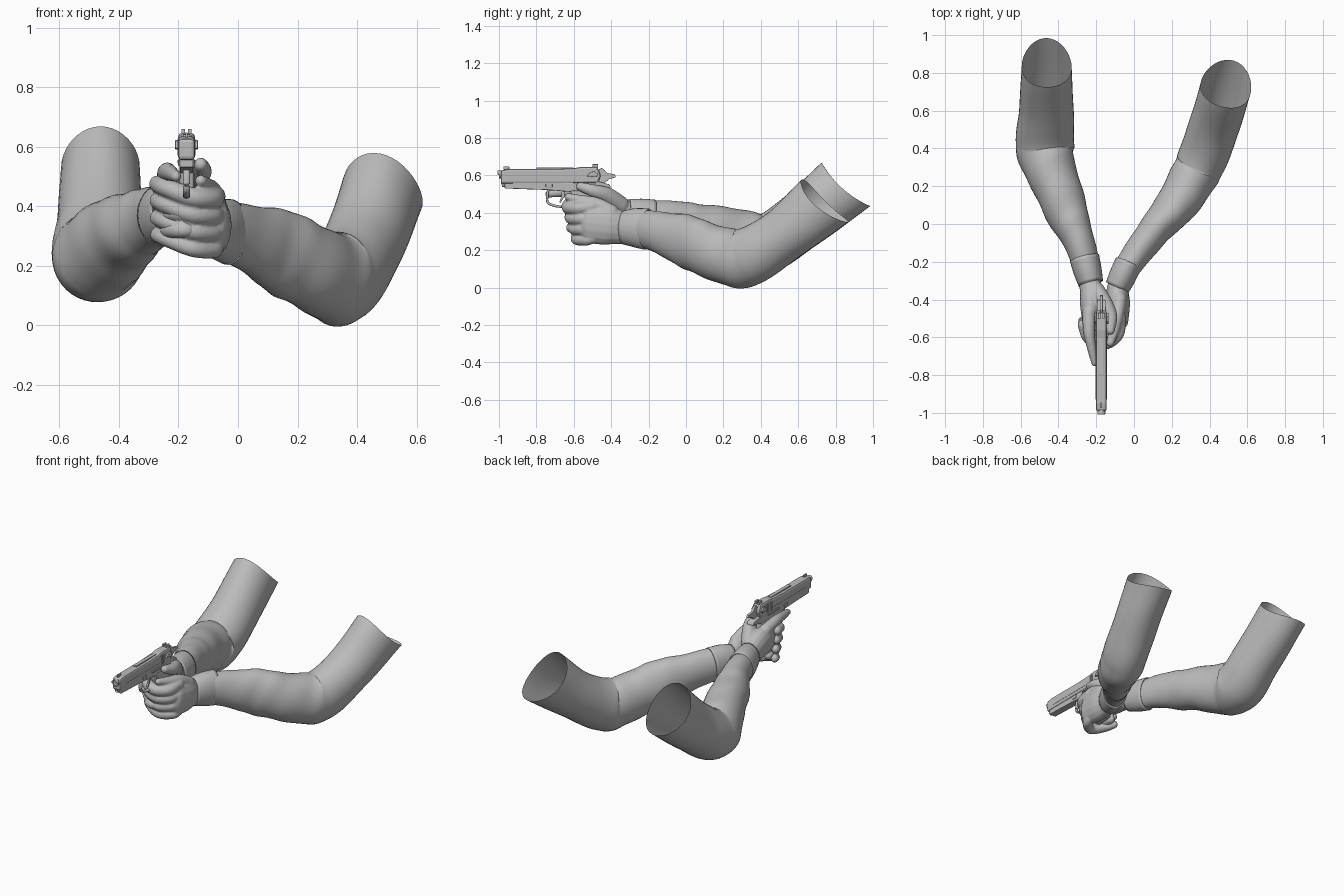
import bpy, bmesh, math
from mathutils import Vector

if "Cube" in bpy.data.objects:
    bpy.data.objects.remove(bpy.data.objects["Cube"])

mat = bpy.data.materials.new("plain_grey")
mat.use_nodes = True
GREY = (0.5, 0.5, 0.5, 1)
mat.diffuse_color = GREY
mat.node_tree.nodes["Principled BSDF"].inputs["Base Color"].default_value = GREY
GX = -0.173  # centre plane of the pistol


def finish(name, bm, smooth=True, bevel=0):
    bmesh.ops.recalc_face_normals(bm, faces=bm.faces)
    me = bpy.data.meshes.new(name)
    bm.to_mesh(me)
    bm.free()
    me.materials.append(mat)
    ob = bpy.data.objects.new(name, me)
    bpy.context.collection.objects.link(ob)
    if smooth:
        me.shade_smooth()
        me.set_sharp_from_angle(angle=math.radians(60))
    if bevel:
        mod = ob.modifiers.new("bevel", "BEVEL")
        mod.width, mod.segments = bevel, 2
    return ob


def spline(pts, steps):
    """Smooth path through points that carry position and radii."""
    p = [Vector(q) for q in pts]
    p = [2 * p[0] - p[1]] + p + [2 * p[-1] - p[-2]]
    out = []
    for i in range(1, len(p) - 2):
        a, b, c, d = p[i - 1:i + 3]
        for k in range(steps):
            t = k / steps
            out.append((2 * b + (c - a) * t + (2 * a - 5 * b + 4 * c - d) * t * t
                        + (3 * b - a - 3 * c + d) * t ** 3) / 2)
    return out + [p[-2]]


def tube(bm, pts, sides=20, steps=6, closed=True, fold=None):
    """Sweep an ellipse (side radius, up radius) along a path."""
    path = spline(pts, steps)
    n = len(path)
    rings = []
    for i, q in enumerate(path):
        t = (path[min(i + 1, n - 1)] - path[max(i - 1, 0)]).to_3d().normalized()
        rings.append((q.to_3d(), t, q[3], q[4], i / (n - 1)))
    if closed:  # rounded ends
        def dome(ring, sign):
            c, t, rs, ru, u = ring
            return [(c + t * sign * min(rs, ru) * math.sin(a), t,
                     rs * math.cos(a), ru * math.cos(a), u) for a in (0.4, 0.8, 1.15, 1.45)]
        rings = dome(rings[0], -1)[::-1] + rings + dome(rings[-1], 1)
    loops = []
    for c, t, rs, ru, u in rings:
        side = t.cross(Vector((0, 0, 1))).normalized()
        up = side.cross(t)
        loop = []
        for k in range(sides):
            a = math.tau * k / sides
            f, slide = fold(u, a) if fold else (1, 0)
            loop.append(bm.verts.new(c + f * (side * rs * math.cos(a) + up * ru * math.sin(a)) + t * slide))
        loops.append(loop)
    for a, b in zip(loops, loops[1:]):
        for k in range(sides):
            j = (k + 1) % sides
            bm.faces.new((a[k], a[j], b[j], b[k]))
    if closed:
        bm.faces.new(loops[0][::-1])
        bm.faces.new(loops[-1])


def sleeve(name, pts, phase):
    """Open cloth sleeve: slanted folds, and a shoulder rim cut at a tilt."""
    def fold(u, a):
        fade = 1 if u < 0.7 else 0.4
        rim = max(0, u - 0.8) / 0.2
        return (1 + fade * (0.016 * math.sin(41 * u + 2.2 * math.cos(a + phase))
                            + 0.022 * math.sin(17 * u + 2 * a + phase)),
                -rim * (0.028 * math.sin(a) + 0.03 * math.cos(a) ** 2))
    bm = bmesh.new()
    tube(bm, pts, 40, 10, False, fold)
    ob = finish(name, bm)
    mod = ob.modifiers.new("relax", "SMOOTH")
    mod.factor, mod.iterations = 0.5, 3


def cuff(name, pts):
    bm = bmesh.new()
    tube(bm, pts, 32, 4, False)
    ob = finish(name, bm)
    mod = ob.modifiers.new("cloth", "SOLIDIFY")
    mod.thickness = 0.008


def hand(name, parts):
    """Fuse palm and finger tubes into one soft skin."""
    bm = bmesh.new()
    for pts in parts:
        tube(bm, pts, 16, 6)
    ob = finish(name, bm)
    mod = ob.modifiers.new("fuse", "REMESH")
    mod.mode, mod.voxel_size, mod.use_smooth_shade = "VOXEL", 0.006, True
    mod = ob.modifiers.new("soften", "SMOOTH")
    mod.factor, mod.iterations = 0.5, 4


def plate(name, outline, half, bevel=0.004, x=GX):
    """Extrude a side outline (y, z) across the pistol."""
    bm = bmesh.new()
    face = bm.faces.new([bm.verts.new((x - half, y, z)) for y, z in outline])
    ext = bmesh.ops.extrude_face_region(bm, geom=[face])
    bmesh.ops.translate(bm, vec=(2 * half, 0, 0),
                        verts=[v for v in ext["geom"] if isinstance(v, bmesh.types.BMVert)])
    return finish(name, bm, False, bevel)


def box(name, y0, y1, z0, z1, half, bevel=0.002, x=GX):
    return plate(name, [(y0, z0), (y1, z0), (y1, z1), (y0, z1)], half, bevel, x)


# Sleeves, from wrist to open shoulder end
sleeve("left_sleeve", [
    (-.045, -.24, .32, .068, .1), (.065, -.09, .28, .082, .122), (.145, .01, .245, .096, .142),
    (.23, .11, .203, .11, .148), (.315, .25, .16, .128, .152), (.36, .34, .168, .132, .158),
    (.425, .52, .28, .134, .147), (.495, .75, .468, .137, .168)], 0.5)
sleeve("right_sleeve", [
    (-.25, -.22, .372, .07, .095), (-.3, -.07, .355, .088, .108), (-.345, .03, .33, .107, .124),
    (-.4, .18, .295, .125, .142), (-.458, .33, .248, .145, .158), (-.472, .43, .236, .154, .158),
    (-.464, .6, .345, .147, .154), (-.463, .862, .556, .132, .174)], 2.2)

# Cuffs
cuff("left_cuff", [(-.088, -.335, .32, .066, .09), (-.06, -.275, .32, .072, .104),
                   (-.03, -.21, .313, .073, .111)])
cuff("right_cuff", [(-.228, -.315, .385, .066, .088), (-.245, -.25, .376, .075, .1),
                    (-.262, -.18, .366, .079, .105)])

# Right hand: palm, trigger finger, thumb, gripping fingers
right = [
    [(-.245, -.24, .375, .055, .07), (-.23, -.34, .4, .058, .078),
     (-.228, -.43, .425, .058, .092), (-.23, -.51, .435, .044, .088)],
    [(-.238, -.47, .495, .036, .038), (-.238, -.57, .515, .031, .032),
     (-.224, -.66, .51, .024, .026), (-.208, -.735, .5, .018, .019)],
    [(-.2, -.35, .44, .045, .05), (-.155, -.42, .49, .042, .046),
     (-.122, -.49, .515, .034, .036), (-.125, -.565, .54, .023, .024)]]
for z in (.43, .375, .32):
    right.append([(-.235, -.5, z, .028, .028), (-.23, -.575, z, .028, .028),
                  (-.18, -.615, z, .027, .027), (-.125, -.57, z, .024, .025)])
hand("right_hand", right)

# Left hand: palm, thumb, and fingers wrapped around the other hand
left = [
    [(-.05, -.25, .32, .058, .085), (-.085, -.34, .32, .058, .088),
     (-.085, -.42, .335, .064, .108), (-.085, -.51, .345, .056, .108)],
    [(-.075, -.4, .4, .038, .045), (-.088, -.48, .445, .036, .038),
     (-.105, -.56, .465, .03, .03), (-.125, -.63, .485, .02, .02)]]
for i in range(4):
    z, pull, r = .43 - .057 * i, .015 * i, .034 - .0015 * i
    left.append([(-.075, -.5, z + .004, r, r), (-.088, -.585 + pull, z - .006, r, r),
                 (-.155, -.632 + pull, z, r, r), (-.236, -.605 + pull, z + .03, r, r * .92),
                 (-.272, -.535 + pull / 2, z + .045, r * .8, r * .85)])
hand("left_hand", left)

# Pistol slide, frame and grip
plate("slide", [(-.99, .555), (-.47, .558), (-.455, .6), (-.475, .645), (-.56, .645),
                (-.6, .638), (-.7, .634), (-.95, .634), (-.99, .626)], .028, .011)
plate("frame", [(-.97, .53), (-.74, .522), (-.62, .512), (-.52, .5), (-.45, .528), (-.4, .535),
                (-.41, .552), (-.47, .568), (-.97, .562)], .023)
plate("grip", [(-.62, .52), (-.49, .52), (-.485, .47), (-.45, .3), (-.56, .29), (-.595, .42)], .026, .008)
box("slide_groove", -.93, -.58, .578, .584, .0295, .001)
box("ejection_rib", -.8, -.6, .63, .642, .012)

# Barrel with a recessed bore, and the guide rod below it
for name, z, r, y0 in (("barrel", .604, .021, -1.0), ("guide_rod", .55, .012, -.985)):
    bm = bmesh.new()
    bmesh.ops.create_cone(bm, cap_ends=True, segments=24, radius1=r, radius2=r, depth=.2)
    for v in bm.verts:
        v.co = Vector((GX + v.co.x, y0 + .1 + v.co.z, z + v.co.y))
    front = min(bm.faces, key=lambda f: f.calc_center_median().y)
    bmesh.ops.inset_region(bm, faces=[front], thickness=r * .4)
    hole = bmesh.ops.extrude_face_region(bm, geom=[front])
    bmesh.ops.translate(bm, vec=(0, .05, 0),
                        verts=[v for v in hole["geom"] if isinstance(v, bmesh.types.BMVert)])
    bmesh.ops.delete(bm, geom=[front], context="FACES_ONLY")
    finish(name, bm)

# Sights and hammer
box("front_sight", -.975, -.945, .63, .648, .004)
for s in (-1, 1):
    box("rear_sight", -.5, -.47, .64, .66, .006, x=GX + s * .011)
plate("hammer", [(-.47, .565), (-.435, .56), (-.41, .58), (-.375, .59), (-.38, .606),
                 (-.42, .612), (-.45, .64), (-.47, .63)], .008, .002)

# Controls and serrations on both sides
for s in (-1, 1):
    plate("safety_lever", [(-.53, .595), (-.48, .59), (-.47, .605), (-.49, .622), (-.515, .615)],
          .006, .002, GX + s * .032)
    box("slide_stop", -.66, -.55, .545, .556, .004, x=GX + s * .026)
    box("takedown_lever", -.75, -.715, .535, .555, .004, x=GX + s * .024)
    for i in range(6):
        y = -.585 + .009 * i
        box("serration", y, y + .004, .57, .625, .0015, 0, GX + s * .0285)

# Trigger and its guard
plate("trigger", [(-.665, .52), (-.645, .52), (-.65, .485), (-.672, .452), (-.678, .456), (-.666, .485)],
      .006, .002)
bm = bmesh.new()
tube(bm, [(GX, y, z, .012, .007) for y, z in
          ((-.735, .53), (-.742, .49), (-.738, .455), (-.7, .437), (-.65, .435), (-.61, .46))], 10, 5)
finish("trigger_guard", bm)
